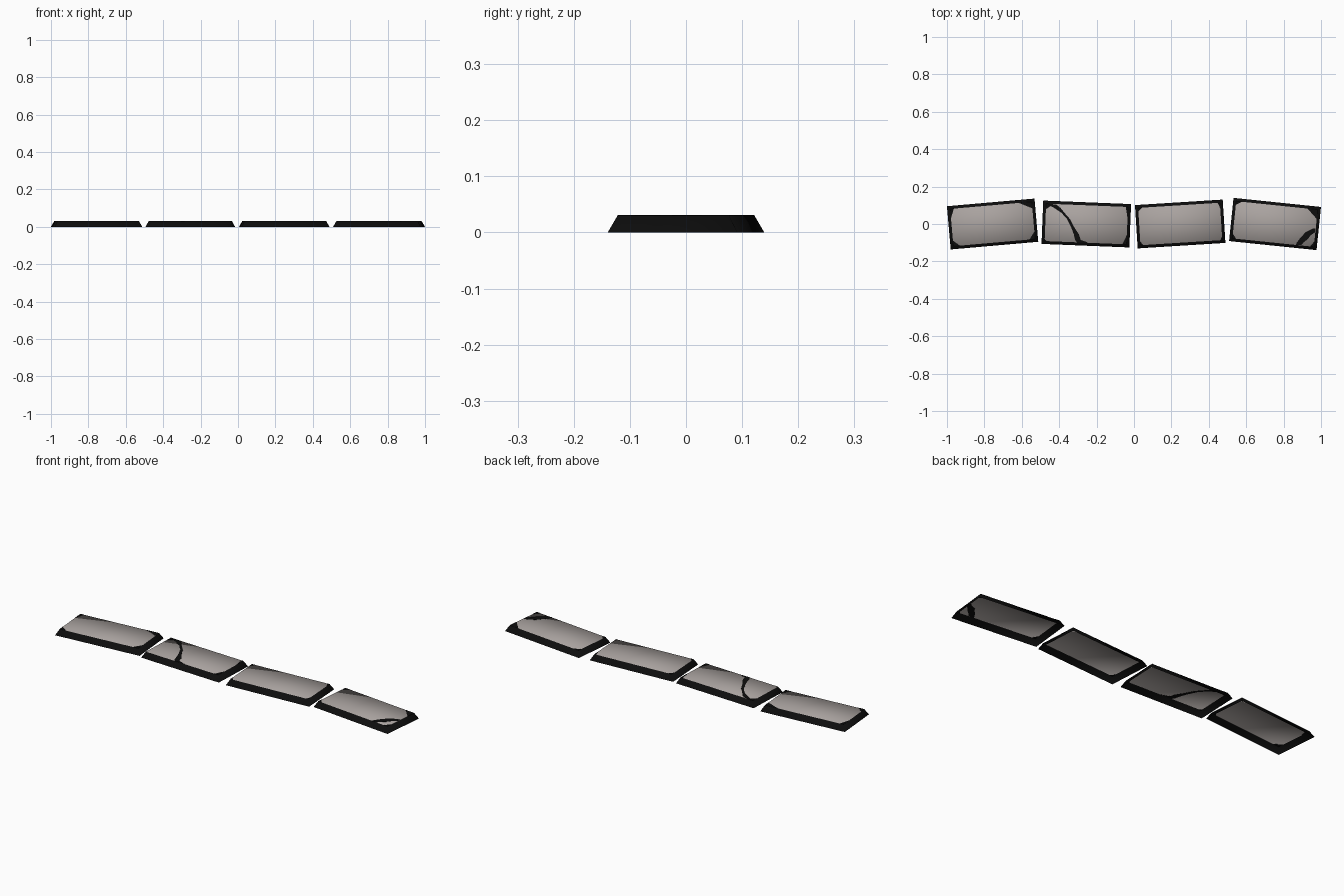
import bpy
import math
from mathutils import Matrix, Vector

if "Cube" in bpy.data.objects:
    bpy.data.objects.remove(bpy.data.objects["Cube"])

L, W, H, INSET = 0.47, 0.232, 0.03, 0.016
TX, TY = L / 2 - INSET, W / 2 - INSET      # half size of the top face


def material(name, rgb):
    m = bpy.data.materials.new(name)
    m.diffuse_color = (*rgb, 1)
    m.use_nodes = True
    m.node_tree.nodes["Principled BSDF"].inputs["Base Color"].default_value = m.diffuse_color
    return m


STONE = material("warm grey stone", (0.40, 0.365, 0.35))
DARK = material("near black edge", (0.004, 0.004, 0.004))


def make(name, verts, faces, mats):
    me = bpy.data.meshes.new(name)
    me.from_pydata(verts, [], faces)
    for m in mats:
        me.materials.append(m)
    ob = bpy.data.objects.new(name, me)
    bpy.context.collection.objects.link(ob)
    return ob


def slab(name, place):
    # sloped sides and a top, open underneath, softly shaded
    signs = [(-1, -1), (1, -1), (1, 1), (-1, 1)]
    verts = [place @ Vector((sx * L / 2, sy * W / 2, 0)) for sx, sy in signs]
    verts += [place @ Vector((sx * TX, sy * TY, H)) for sx, sy in signs]
    faces = [(4, 5, 6, 7)] + [(i, (i + 1) % 4, (i + 1) % 4 + 4, i + 4) for i in range(4)]
    ob = make(name, verts, faces, [STONE, DARK])
    for p in ob.data.polygons:
        p.material_index = 0 if p.index == 0 else 1
        p.use_smooth = True


def plate(name, outline):
    # thin dark plate straddling the top face, seen from above and below
    n = len(outline)
    verts = [(x, y, H + dz) for dz in (-0.0006, 0.0006) for x, y in outline]
    faces = [tuple(reversed(range(n))), tuple(range(n, 2 * n))]
    faces += [(i, (i + 1) % n, (i + 1) % n + n, i + n) for i in range(n)]
    make(name, verts, faces, [DARK])


def crack(name, rows):
    # rows of (y, left x, right x), from the back to the front
    for i, ((y0, a0, b0), (y1, a1, b1)) in enumerate(zip(rows, rows[1:])):
        plate(f"{name}_{i + 1}", [(a1, y1), (b1, y1), (b0, y0), (a0, y0)])


# slabs: centre x, turn in degrees, worn corner sizes (back left, back right, front left, front right)
SLABS = [
    (-0.756, 5.0, [(.02, .05), (.07, .035), (.035, .03), (.03, .04)]),
    (-0.255, -2.3, [(.04, .03), (.012, .06), (.008, .01), (.022, .05)]),
    (0.247, 3.6, [(.02, .02), (.012, .03), (.015, .02), (.01, .02)]),
    (0.754, -5.9, [(.03, .02), (.055, .05), (.02, .025), (.02, .03)]),
]
CORNERS = [(-1, 1), (1, 1), (-1, -1), (1, -1)]
for k, (cx, deg, chips) in enumerate(SLABS, 1):
    place = Matrix.Translation((cx, 0, 0)) @ Matrix.Rotation(math.radians(deg), 4, 'Z')
    slab(f"slab_{k}", place)
    for j, ((sx, sy), (a, b)) in enumerate(zip(CORNERS, chips), 1):
        tri = [(sx * TX, sy * TY), (sx * (TX - a), sy * TY), (sx * TX, sy * (TY - b))]
        if sx * sy < 0:
            tri.reverse()
        plate(f"worn_corner_{k}_{j}", [(place @ Vector((x, y, 0))).xy for x, y in tri])

# cracks across the second and fourth slabs
crack("long_crack", [(.104, -.46, -.415), (.085, -.425, -.392), (.06, -.388, -.372),
                     (.027, -.358, -.343), (-.02, -.335, -.318), (-.055, -.322, -.295),
                     (-.085, -.315, -.285), (-.099, -.305, -.245)])
crack("short_crack", [(-.025, .955, .969), (-.045, .915, .967), (-.06, .903, .945),
                      (-.08, .885, .93), (-.1, .87, .905), (-.113, .865, .895)])
